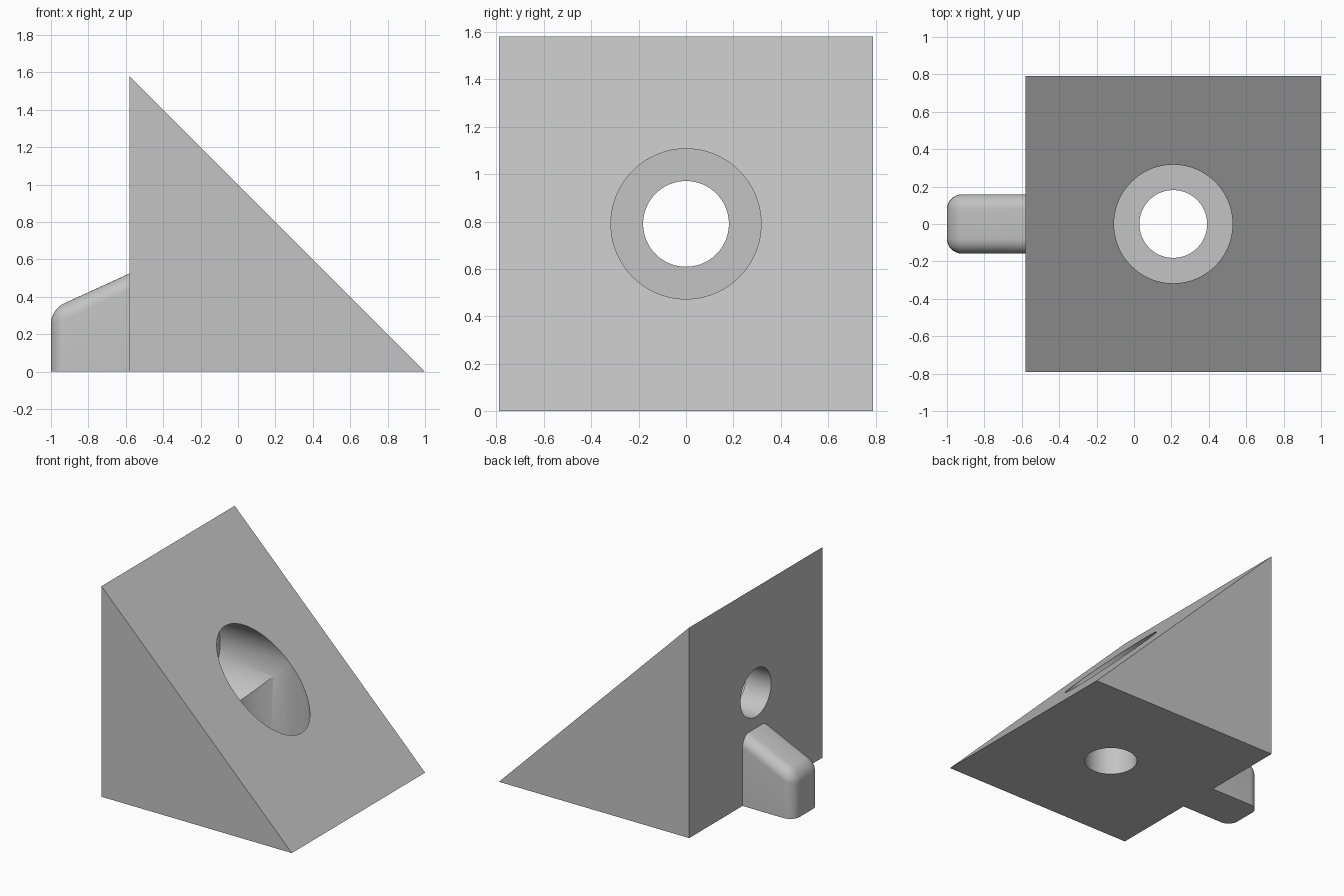
import bpy, bmesh, math
from mathutils import Matrix, Vector

cube = bpy.data.objects.get("Cube")
if cube:
    bpy.data.objects.remove(cube, do_unlink=True)

grey = bpy.data.materials.new("plain grey")
grey.use_nodes = True
tone = (0.55, 0.55, 0.55, 1)
grey.diffuse_color = tone
grey.node_tree.nodes["Principled BSDF"].inputs["Base Color"].default_value = tone

BACK, SIZE = -0.58, 1.58       # wedge back face and leg length
AXIS = SIZE / 2                # distance of both bores from the legs
HOLE, HEAD, SEAT = 0.181, 0.317, 0.21


def finish(bm, name):
    bmesh.ops.recalc_face_normals(bm, faces=bm.faces)
    mesh = bpy.data.meshes.new(name)
    bm.to_mesh(mesh)
    bm.free()
    mesh.materials.append(grey)
    obj = bpy.data.objects.new(name, mesh)
    bpy.context.collection.objects.link(obj)
    return obj


def prism(profile, half):
    """Extrude an x-z profile evenly to both sides of y = 0."""
    bm = bmesh.new()
    face = bm.faces.new([bm.verts.new((x, -half, z)) for x, z in profile])
    out = bmesh.ops.extrude_face_region(bm, geom=[face])
    moved = [v for v in out["geom"] if isinstance(v, bmesh.types.BMVert)]
    bmesh.ops.translate(bm, verts=moved, vec=(0, 2 * half, 0))
    bmesh.ops.recalc_face_normals(bm, faces=bm.faces)
    return bm


def stepped_cutter(name, matrix):
    """Lathe a screw hole with a wider head bore above its seat."""
    bm = bmesh.new()
    profile = [(0, -0.2), (HOLE, -0.2), (HOLE, SEAT), (HEAD, SEAT), (HEAD, 2), (0, 2)]
    verts = [bm.verts.new((r, 0, z)) for r, z in profile]
    edges = [bm.edges.new(pair) for pair in zip(verts, verts[1:])]
    bmesh.ops.spin(bm, geom=verts + edges, cent=(0, 0, 0), axis=(0, 0, 1),
                   angle=math.tau, steps=96, use_duplicate=False)
    bmesh.ops.remove_doubles(bm, verts=bm.verts, dist=0.0001)
    bmesh.ops.transform(bm, matrix=matrix, verts=bm.verts)
    obj = finish(bm, name)
    obj.hide_render = True
    return obj


def smooth(obj):
    bpy.ops.object.select_all(action="DESELECT")
    obj.select_set(True)
    bpy.context.view_layer.objects.active = obj
    bpy.ops.object.shade_smooth_by_angle(angle=math.radians(30))


# Wedge body
body = finish(prism([(BACK, 0), (1, 0), (BACK, SIZE)], AXIS), "wedge_body")

# Two crossing screw holes, one through each leg
upright = Matrix.Translation((BACK + AXIS, 0, 0))
level = Matrix.Translation((BACK, 0, AXIS)) @ Matrix.Rotation(math.pi / 2, 4, "Y")
cutters = [stepped_cutter("base_hole_cutter", upright),
           stepped_cutter("back_hole_cutter", level)]
for cutter in cutters:
    mod = body.modifiers.new(cutter.name, "BOOLEAN")
    mod.operation = "DIFFERENCE"
    mod.solver = "EXACT"
    mod.object = cutter
    bpy.context.view_layer.objects.active = body
    bpy.ops.object.modifier_apply(modifier=mod.name)
for cutter in cutters:
    bpy.data.objects.remove(cutter, do_unlink=True)
smooth(body)

# Sloped locating tab, rounded except at its base and joint
bm = prism([(-1, 0), (BACK, 0), (BACK, 0.525), (-1, 0.333)], 0.158)
joint = [f for f in bm.faces if all(abs(v.co.x - BACK) < 0.001 for v in f.verts)]
bmesh.ops.delete(bm, geom=joint, context="FACES_ONLY")
rounded = [e for e in bm.edges if not e.is_boundary
           and any(v.co.z > 0.01 for v in e.verts)]
bmesh.ops.bevel(bm, geom=rounded, offset=0.079, offset_type="OFFSET", segments=8,
                profile=0.5, affect="EDGES", clamp_overlap=True)
smooth(finish(bm, "locating_tab"))
